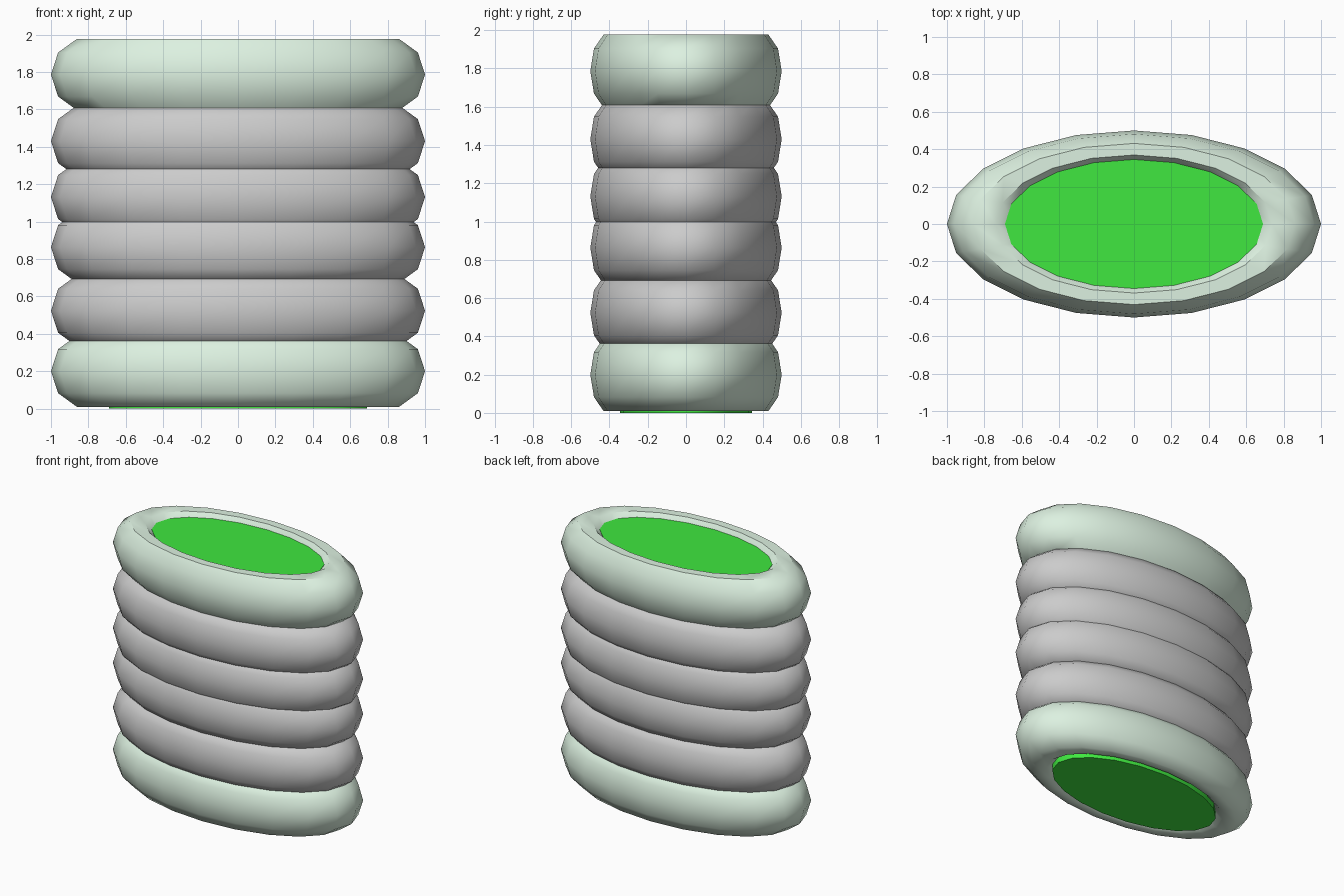
import bpy, bmesh, math

if "Cube" in bpy.data.objects:
    bpy.data.objects.remove(bpy.data.objects["Cube"])

SIDES, TUBE_SIDES = 20, 10
MAJOR, MINOR, FLATTEN = 0.8, 0.2, 0.5


def material(name, rgb):
    m = bpy.data.materials.new(name)
    m.diffuse_color = (*rgb, 1)
    m.use_nodes = True
    m.node_tree.nodes["Principled BSDF"].inputs["Base Color"].default_value = m.diffuse_color
    return m


pale_green = material("pale_green", (0.72, 0.88, 0.75))
bright_green = material("bright_green", (0.05, 0.8, 0.05))


def ring(name, z, mat=None):
    """Oval tube: a torus squashed along y."""
    bpy.ops.mesh.primitive_torus_add(major_radius=MAJOR, minor_radius=MINOR,
                                     major_segments=SIDES, minor_segments=TUBE_SIDES)
    ob = bpy.context.object
    ob.name = name
    ob.scale = (1, FLATTEN, 1)
    ob.location.z = z
    bpy.ops.object.transform_apply(location=True, rotation=False, scale=True)
    bpy.ops.object.shade_smooth()
    if mat:
        ob.data.materials.append(mat)


# Stacked rings, green at both ends
ring("bottom_ring", 0.20, pale_green)
for i, z in enumerate((0.523, 0.863, 1.131, 1.43)):
    ring(f"middle_ring_{i + 1}", z)
ring("top_ring", 1.786, pale_green)

# Oval core filling the hole through the stack
bottom, top = 0.0, 1.945
bm = bmesh.new()
bmesh.ops.create_cone(bm, cap_ends=True, segments=SIDES, radius1=0.69, radius2=0.69,
                      depth=top - bottom)
# put a corner on the x axis, then squash to an oval
bmesh.ops.scale(bm, vec=(1, FLATTEN, 1), verts=bm.verts)
bmesh.ops.translate(bm, vec=(0, 0, (top + bottom) / 2), verts=bm.verts)
mesh = bpy.data.meshes.new("core")
bm.to_mesh(mesh)
bm.free()
core = bpy.data.objects.new("core", mesh)
bpy.context.collection.objects.link(core)
mesh.materials.append(bright_green)
bpy.context.view_layer.objects.active = core
core.select_set(True)
bpy.ops.object.shade_smooth_by_angle(angle=math.radians(40))
